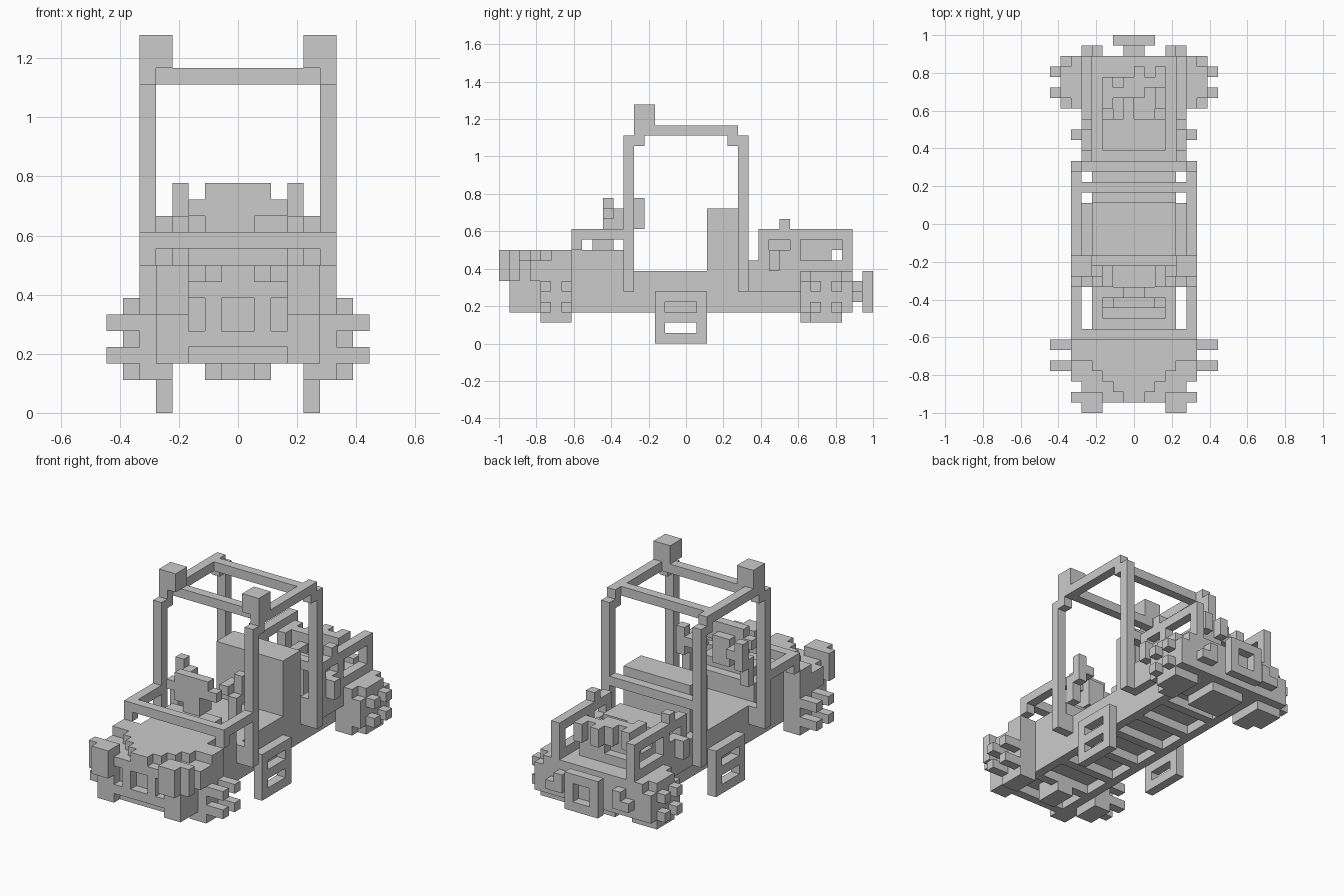
import bpy, bmesh

cube = bpy.data.objects.get("Cube")
if cube:
    bpy.data.objects.remove(cube, do_unlink=True)

U = 1 / 18  # one block

grey = bpy.data.materials.new("plain grey")
grey.use_nodes = True
grey.diffuse_color = (0.6, 0.6, 0.6, 1)
grey.node_tree.nodes["Principled BSDF"].inputs["Base Color"].default_value = (0.6, 0.6, 0.6, 1)


def part(name, *boxes, mirror=False):
    """Blocks given as x0, x1, y0, y1, z0, z1 in block units."""
    bm = bmesh.new()
    for box in boxes:
        verts = bmesh.ops.create_cube(bm, size=1)["verts"]
        for v in verts:
            for i in range(3):
                lo, hi = box[2 * i], box[2 * i + 1]
                v.co[i] = (hi if v.co[i] > 0 else lo) * U
    if mirror:
        geom = bm.verts[:] + bm.edges[:] + bm.faces[:]
        bmesh.ops.mirror(bm, geom=geom, axis="X", merge_dist=-1)
    bmesh.ops.recalc_face_normals(bm, faces=bm.faces)
    mesh = bpy.data.meshes.new(name)
    bm.to_mesh(mesh)
    bm.free()
    mesh.materials.append(grey)
    obj = bpy.data.objects.new(name, mesh)
    bpy.context.collection.objects.link(obj)
    return obj


def pair(name, *boxes):
    return part(name, *boxes, mirror=True)


# Chassis with a ladder frame underneath
part("floor", (-4, 4, -11, 11, 4, 7))
pair("frame_rails", (3, 4, -16, 16, 3, 4))
part("frame_crossbars", *[(-3, 3, y, y + 1, 3, 4) for y in range(-16, 16, 4)])

# Nose, stepped hood and grille
part("nose", (-4, 4, -16, -11, 4, 8))
part("hood", (-6, 6, -13, -11, 8, 9), (-4, 4, -14, -13, 8, 9),
     (-3, 3, -15, -14, 8, 9), (-2, 2, -16, -15, 8, 9), (-1, 1, -17, -16, 8, 9))
part("grille", (-3, 3, -17, -16, 7, 8), (-3, 3, -17, -16, 4, 5))
pair("grille_bars", (1, 2, -17, -16, 5, 7), (3, 5, -17, -16, 3, 9))
pair("front_fenders", (4, 6, -15, -11, 6, 8), (4, 5, -16, -15, 3, 8))
pair("front_lights", (3, 5, -18, -16, 6, 9), (5, 6, -17, -16, 6, 9))

# Wheels with stubby treads
pair("front_wheels", (4, 6, -14, -11, 2, 7), (4, 5, -15, -11, 3, 6))
pair("front_treads", *[(6, 8, y, y + 1, z, z + 1) for y in (-14, -12) for z in (3, 5)])
pair("rear_wheels", (4, 6, 11, 15, 2, 7), (6, 7, 12, 15, 2, 7), (4, 7, 11, 16, 3, 6),
     (4, 6, 15, 16, 6, 7))
pair("rear_treads", *[(7, 8, y, y + 1, z, z + 1) for y in (12, 14) for z in (3, 5)])
part("axle_housings", (-1, 1, -14, -11, 2, 4), (-2, 2, 11, 15, 2, 4))

# Windshield frame folded over the dash
part("windshield_bar", (-6, 6, -11, -10, 10, 11))
pair("windshield_sides", (5, 6, -10, -6, 10, 11), (5, 6, -11, -10, 9, 10))

# Dash, steering wheel and levers
part("dash", (-4, 4, -11, -6, 7, 9), (-3, 3, -9, -7, 9, 10))
part("steering_wheel", (-2, 2, -8, -7, 13, 14), (-3, 3, -8, -7, 12, 13),
     (-2, 1, -8, -7, 11, 12), (-1, 1, -8, -6, 10, 13))
pair("levers", (3, 4, -5, -4, 11, 14), (2, 3, -6, -4, 12, 13), (3, 4, -6, -5, 9, 12))

# Seat back
part("seat", (-4, 4, 2, 5, 7, 13))

# Roll cage
pair("front_pillars", (5, 6, -6, -5, 5, 20), (4, 6, -6, -5, 5, 7))
pair("rear_pillars", (5, 6, 5, 6, 5, 20), (4, 6, 5, 6, 5, 8))
part("rear_brace", (-5, 5, 5, 6, 11, 12))
pair("roof_rails", (5, 6, -5, 5, 20, 21), (5, 6, 4, 5, 19, 20), (5, 6, -5, -4, 19, 20))
part("roof_crossbars", (-5, 5, -4, -3, 20, 21), (-5, 5, 3, 4, 20, 21))
pair("roof_lamps", (4, 6, -5, -3, 21, 23))

# Open side steps
pair("side_steps", *[(4, 5, -3, 2, z, z + 1) for z in (0, 2, 4)],
     (4, 5, -3, -2, 0, 5), (4, 5, 1, 2, 0, 5))

# Rear body, fenders and open side frames
part("rear_body", (-4, 4, 11, 16, 3, 7))
pair("rear_fenders", (4, 5, 6, 7, 5, 8), (4, 5, 7, 11, 5, 9), (5, 6, 8, 9, 7, 9),
     (4, 5, 7, 10, 10, 11), (4, 5, 9, 10, 11, 12), (4, 5, 7, 8, 9, 10))
pair("side_frames", (4, 5, 10, 16, 10, 11), (4, 5, 10, 16, 7, 8),
     (4, 5, 10, 11, 8, 10), (4, 5, 15, 16, 8, 10))
pair("tail_lights", (3, 4, 16, 17, 4, 6), (4, 5, 16, 17, 4, 5))

# Engine with two staggered cylinder heads, each a notched block
part("engine", (-3, 3, 7, 14, 7, 8), (-2, 2, 8, 13, 8, 9), (-3, 3, 7, 10, 8, 10))
for name, x, y in (("left_cylinder", 0, 12), ("right_cylinder", -3, 11)):
    part(name, (x, x + 3, y + 1, y + 2, 8, 11), (x, x + 1, y, y + 3, 9, 11),
         (x + 2, x + 3, y + 2, y + 3, 9, 11), (x + 2, x + 3, y - 1, y + 1, 8, 10))

# Tow ring
part("tow_ring", (-2, 2, 17, 18, 6, 7), (-2, 2, 17, 18, 3, 4),
     (-2, -1, 17, 18, 4, 6), (1, 2, 17, 18, 4, 6), (-1, 1, 16, 17, 4, 6))
